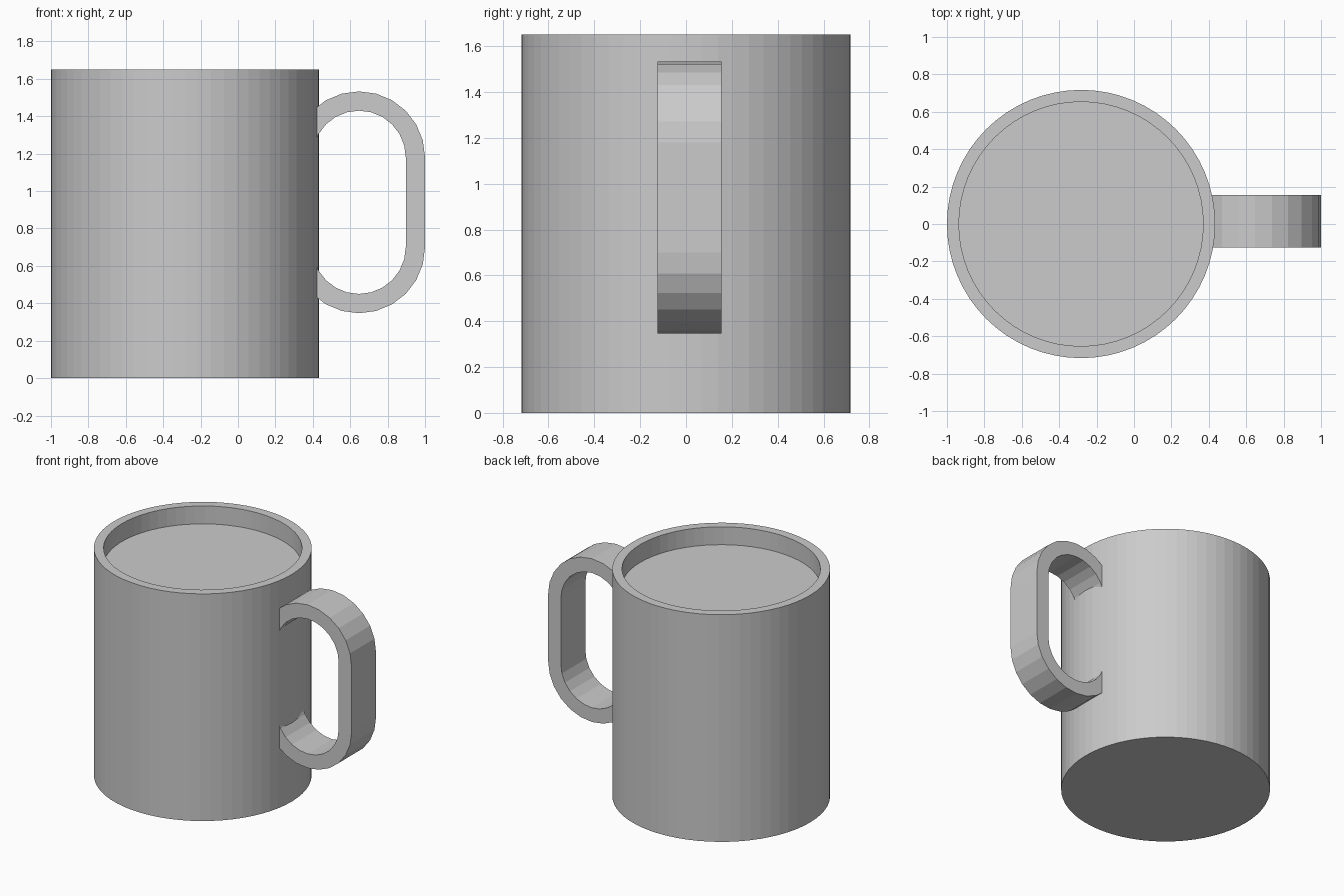
import bpy, bmesh
from math import sin, cos, radians, tau

old = bpy.data.objects.get("Cube")
if old:
    bpy.data.objects.remove(old, do_unlink=True)

grey = bpy.data.materials.new("plain grey")
grey.use_nodes = True
grey.diffuse_color = (0.6, 0.6, 0.6, 1)
grey.node_tree.nodes["Principled BSDF"].inputs["Base Color"].default_value = (0.6, 0.6, 0.6, 1)

CX, OUTER, INNER, HEIGHT = -0.283, 0.717, 0.653, 1.65
LIQUID_Z, FLOOR_Z, SIDES = 1.52, 0.08, 64


def finish(bm, name):
    bmesh.ops.recalc_face_normals(bm, faces=bm.faces)
    mesh = bpy.data.meshes.new(name)
    bm.to_mesh(mesh)
    bm.free()
    mesh.materials.append(grey)
    obj = bpy.data.objects.new(name, mesh)
    bpy.context.collection.objects.link(obj)
    return obj


def ring(bm, radius, z):
    return [bm.verts.new((CX + radius * cos(tau * i / SIDES),
                          radius * sin(tau * i / SIDES), z)) for i in range(SIDES)]


# Hollow cup: outer wall, rim, inner wall, closed at base and floor
bm = bmesh.new()
rings = [ring(bm, r, z) for r, z in
         [(OUTER, 0), (OUTER, HEIGHT), (INNER, HEIGHT), (INNER, FLOOR_Z)]]
for a, b in zip(rings, rings[1:]):
    for i in range(SIDES):
        j = (i + 1) % SIDES
        bm.faces.new((a[i], a[j], b[j], b[i]))
bm.faces.new(rings[0])
bm.faces.new(rings[-1])
finish(bm, "cup")

# Flat liquid surface just below the rim
bm = bmesh.new()
bm.faces.new(ring(bm, INNER, LIQUID_Z))
finish(bm, "liquid")


# Handle: rounded strap outline extruded across its width
def arc(radius, end):
    """Upper then lower half of the strap edge, from cup to cup."""
    top = [(0.647 + radius * cos(radians(a)), 1.18 + radius * sin(radians(a)))
           for a in range(end, -1, -15)]
    return top + [(x, 1.88 - z) for x, z in reversed(top)]


outline = arc(0.353, 135) + arc(0.25, 165)[::-1]
bm = bmesh.new()
face = bm.faces.new([bm.verts.new((x, -0.125, z)) for x, z in outline])
out = bmesh.ops.extrude_face_region(bm, geom=[face], use_keep_orig=True)
moved = [v for v in out["geom"] if isinstance(v, bmesh.types.BMVert)]
bmesh.ops.translate(bm, verts=moved, vec=(0, 0.28, 0))
finish(bm, "handle")
